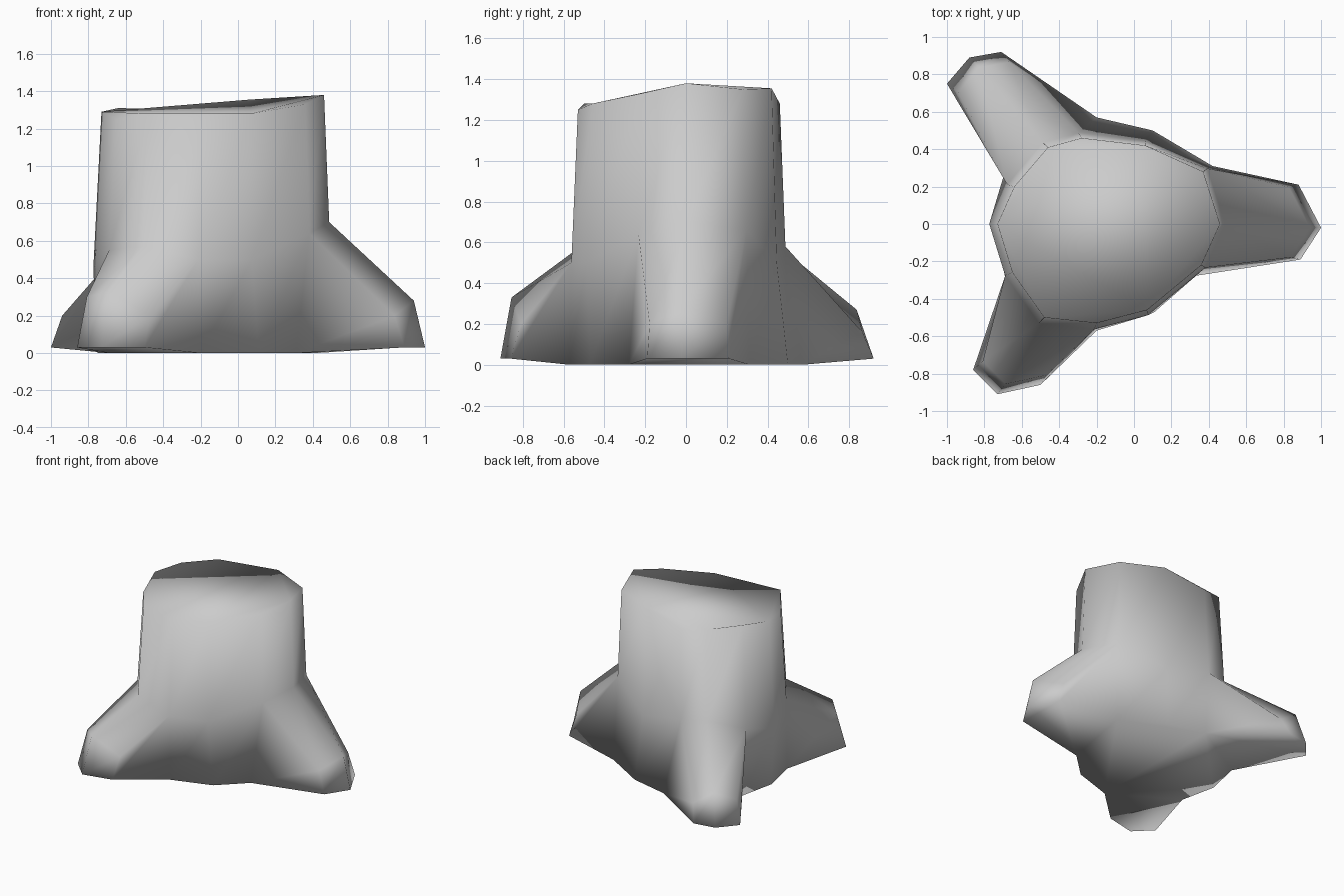
import bpy, bmesh

if "Cube" in bpy.data.objects:
    bpy.data.objects.remove(bpy.data.objects["Cube"], do_unlink=True)

# Cut rim of the trunk, counter-clockwise; every fourth point lies between roots
RIM = [(.36, -.22, 1.33), (.46, 0, 1.38), (.37, .28, 1.35), (.06, .42, 1.355),
       (-.28, .46, 1.28), (-.46, .41, 1.305), (-.64, .2, 1.31), (-.73, 0, 1.29),
       (-.65, -.26, 1.25), (-.48, -.5, 1.28), (-.2, -.53, 1.25), (.07, -.46, 1.28)]
# Heights where the trunk begins to flare into the roots
FLARE = [.64, .7, .66, .5, .58, .6, .5, .45, .55, .57, .5, .5]
# Ground outline of the trunk: two feet per root, then the point between roots
FEET = [(.31, -.28), (.42, .31), (.1, .5),
        (-.2, .57), (-.69, .28), (-.75, 0),
        (-.69, -.28), (-.2, -.57), (.11, -.47)]
# Root tips on the ground, and the heights of the knuckles above them
TIPS = [[(.89, -.19), (1, -.02), (.88, .21)],
        [(-.71, .92), (-.88, .89), (-1, .75)],
        [(-.86, -.78), (-.73, -.91), (-.5, -.86)]]
KNUCKLES = [[.2, .28, .2], [.16, .27, .2], [.3, .33, .2]]


def build_stump():
    bm = bmesh.new()

    def point(x, y, z):
        return bm.verts.new((x, y, z))

    rim = [point(*p) for p in RIM]
    flare = [point(x * 1.06, y * 1.06, z) for (x, y, _), z in zip(RIM, FLARE)]
    feet = [point(x, y, 0) for x, y in FEET]

    # Trunk wall, cut top and underside
    count = len(rim)
    for i in range(count):
        j = (i + 1) % count
        bm.faces.new((flare[i], flare[j], rim[j], rim[i]))
    bm.faces.new(rim)
    bm.faces.new(feet[::-1])

    for r in range(3):
        top = flare[4 * r:4 * r + 3]
        gap = flare[4 * r + 3]
        after = flare[(4 * r + 4) % count]
        foot_a, foot_b, foot_gap = feet[3 * r:3 * r + 3]
        foot_after = feet[(3 * r + 3) % len(feet)]

        # Root: sloping back, blunt end, two flanks and sole
        tip = [point(x, y, .03) for x, y in TIPS[r]]
        knuckle = [point(x * .94, y * .94, z)
                   for (x, y), z in zip(TIPS[r], KNUCKLES[r])]
        for k in range(2):
            bm.faces.new((knuckle[k], knuckle[k + 1], top[k + 1], top[k]))
            bm.faces.new((tip[k], tip[k + 1], knuckle[k + 1], knuckle[k]))
        bm.faces.new((foot_a, tip[0], knuckle[0], top[0]))
        bm.faces.new((tip[2], foot_b, top[2], knuckle[2]))
        bm.faces.new((foot_b, tip[2], tip[1], tip[0], foot_a))

        # Lower trunk wall between this root and the next
        bm.faces.new((foot_b, foot_gap, gap, top[2]))
        bm.faces.new((foot_gap, foot_after, after, gap))

    bmesh.ops.recalc_face_normals(bm, faces=bm.faces)
    for face in bm.faces:
        face.smooth = True
    mesh = bpy.data.meshes.new("tree_stump")
    bm.to_mesh(mesh)
    bm.free()
    return mesh


# Plain grey material
grey = bpy.data.materials.new("plain_grey")
grey.use_nodes = True
grey.diffuse_color = (.6, .6, .6, 1)
grey.node_tree.nodes["Principled BSDF"].inputs["Base Color"].default_value = (.6, .6, .6, 1)

stump = bpy.data.objects.new("tree_stump", build_stump())
stump.data.materials.append(grey)
bpy.context.collection.objects.link(stump)
